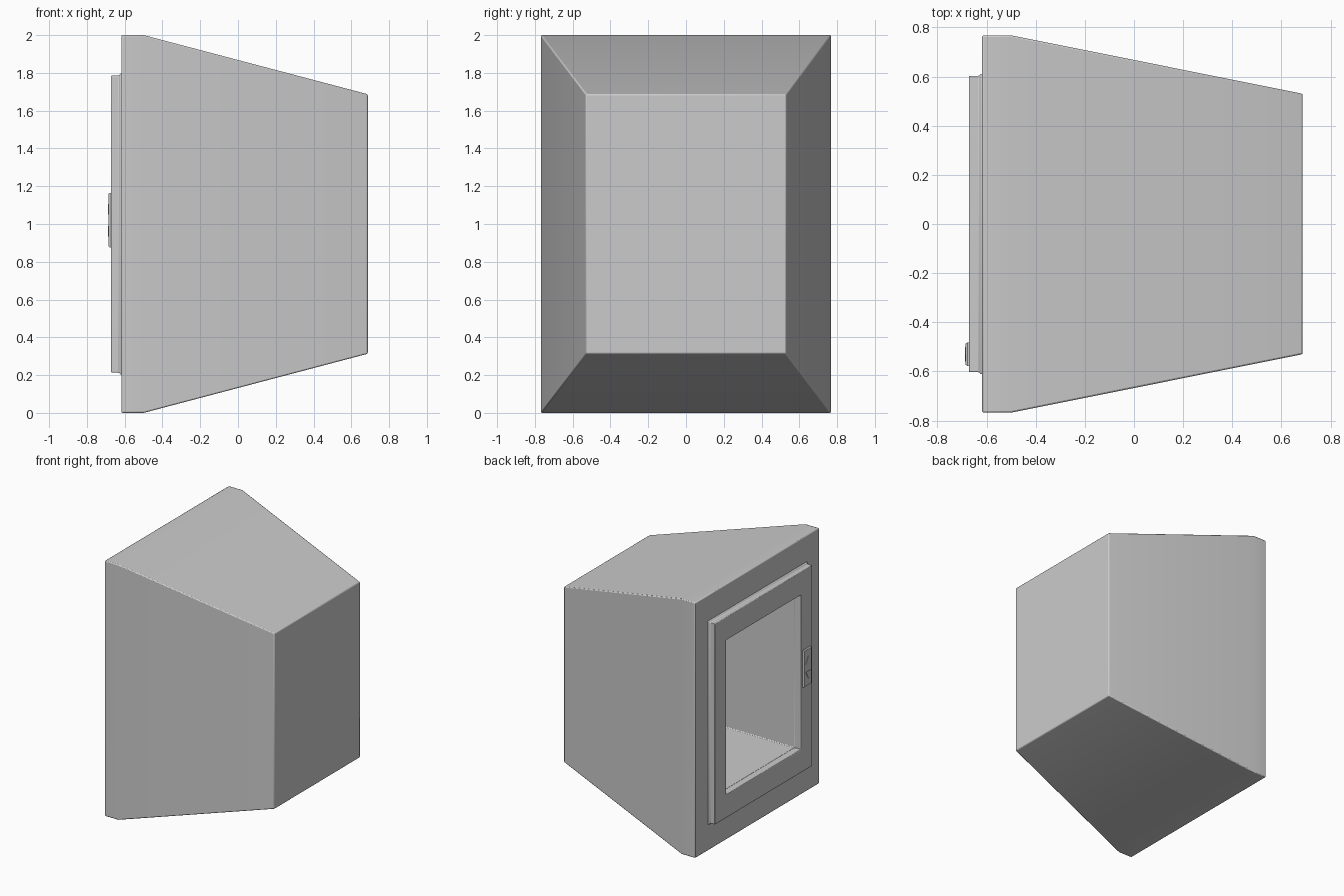
import bpy, bmesh, math

if "Cube" in bpy.data.objects:
    bpy.data.objects.remove(bpy.data.objects["Cube"])


def finish(name, bm, bevel=0.0):
    """Turn a bmesh into a lightly bevelled, angle-smoothed object."""
    bmesh.ops.recalc_face_normals(bm, faces=bm.faces)
    me = bpy.data.meshes.new(name)
    bm.to_mesh(me)
    bm.free()
    ob = bpy.data.objects.new(name, me)
    bpy.context.collection.objects.link(ob)
    if bevel:
        mod = ob.modifiers.new("soft_edges", 'BEVEL')
        mod.width = bevel
        mod.segments = 2
        mod.limit_method = 'ANGLE'
        mod.angle_limit = math.radians(30)
    bpy.ops.object.select_all(action='DESELECT')
    ob.select_set(True)
    bpy.context.view_layer.objects.active = ob
    bpy.ops.object.shade_smooth_by_angle(angle=math.radians(30))
    return ob


def loft(name, rings, closed=False, bevel=0.0, cy=0.0, cz=1.0):
    """Skin rectangles (x, half_y, half_z); closed joins last ring to first."""
    bm = bmesh.new()
    loops = [[bm.verts.new((x, cy + sy * hy, cz + sz * hz))
              for sy, sz in ((-1, -1), (1, -1), (1, 1), (-1, 1))]
             for x, hy, hz in rings]
    pairs = list(zip(loops, loops[1:]))
    if closed:
        pairs.append((loops[-1], loops[0]))
    else:
        bm.faces.new(loops[0])
        bm.faces.new(loops[-1])
    for a, b in pairs:
        for i in range(4):
            j = (i + 1) % 4
            bm.faces.new((a[i], a[j], b[j], b[i]))
    return finish(name, bm, bevel)


# Opening shared by the body cavity and the frame
OY, OZ = 0.465, 0.605

# Tapered housing with a straight cavity open on the -x side
loft("housing", [(0.687, 0.53, 0.687), (-0.5, 0.768, 1.0), (-0.618, 0.768, 1.0),
                 (-0.618, OY, OZ), (0.6, OY, OZ)], bevel=0.007)

# Raised rectangular frame with a small flared foot against the housing
loft("door_frame", [(-0.612, 0.612, 0.797), (-0.622, 0.612, 0.797),
                    (-0.632, 0.603, 0.786), (-0.672, 0.603, 0.786),
                    (-0.672, OY, OZ), (-0.612, OY, OZ)], closed=True, bevel=0.004)

# Control plate on the frame
PY, PZ = -0.53, 1.02
loft("control_plate", [(-0.667, 0.048, 0.145), (-0.678, 0.048, 0.145),
                       (-0.686, 0.043, 0.139)], cy=PY, cz=PZ)

# Up and down arrow buttons
for label, s in (("up", 1), ("down", -1)):
    bm = bmesh.new()
    pts = ((-0.03, 0.03), (0.03, 0.03), (0.0, 0.085))
    face = bm.faces.new([bm.verts.new((-0.684, PY + y, PZ + s * z)) for y, z in pts])
    ext = bmesh.ops.extrude_face_region(bm, geom=[face])
    for v in ext["geom"]:
        if isinstance(v, bmesh.types.BMVert):
            v.co.x -= 0.005
    # close the underside if the extrusion removed it
    bmesh.ops.holes_fill(bm, edges=bm.edges)
    finish("button_" + label, bm)
